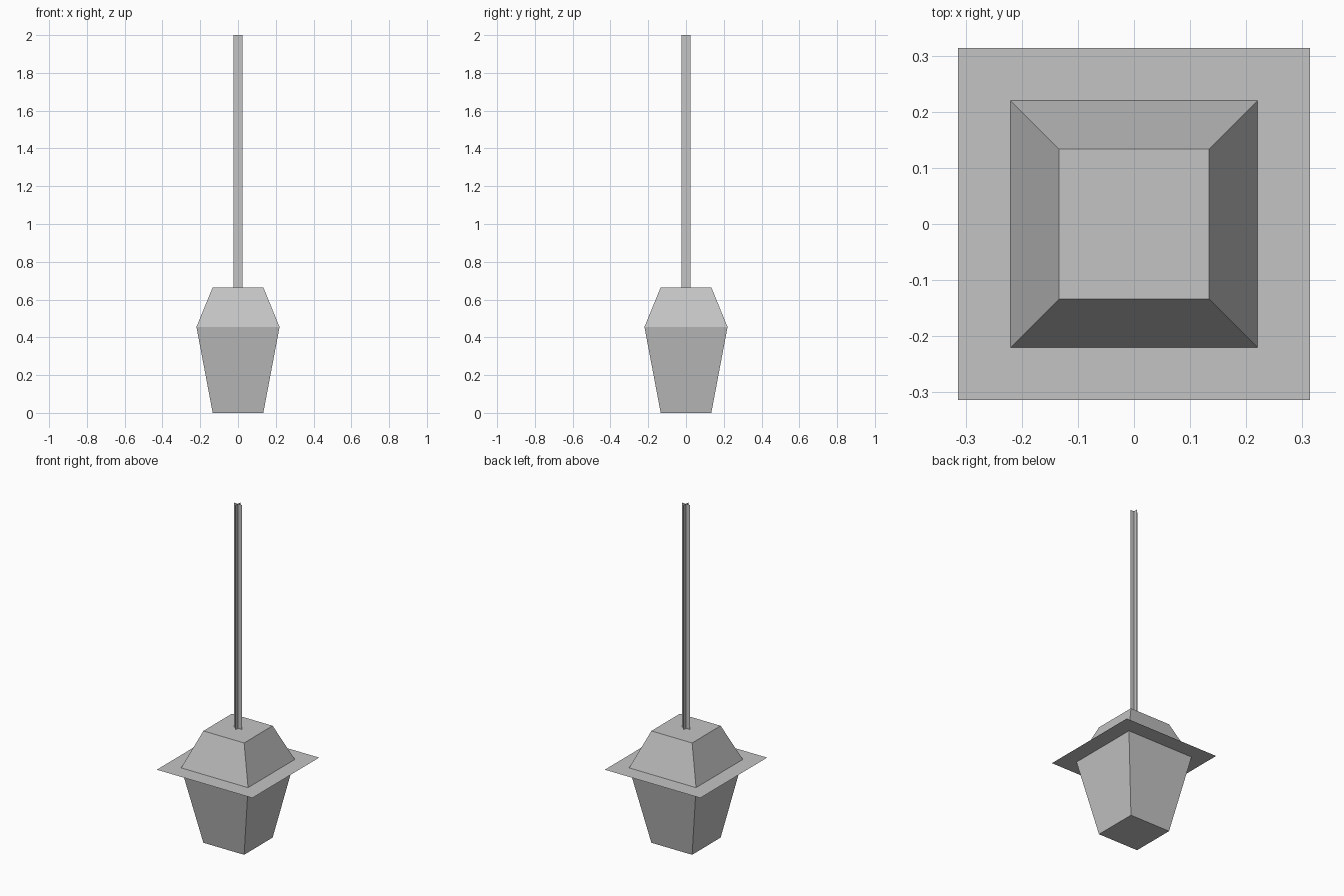
import bpy
import bmesh

cube = bpy.data.objects.get("Cube")
if cube:
    bpy.data.objects.remove(cube, do_unlink=True)

# One plain grey for the whole lamp
grey = bpy.data.materials.new("light_grey")
grey.use_nodes = True
colour = (0.55, 0.55, 0.55, 1)
grey.diffuse_color = colour
grey.node_tree.nodes["Principled BSDF"].inputs["Base Color"].default_value = colour

ROD_HALF, ROD_TOP = 0.025, 2.0
ROOF_HALF, ROOF_TOP = 0.134, 0.665
RIM_HALF, RIM_Z = 0.22, 0.455
BRIM_HALF = 0.314
BASE_HALF = 0.134


def add_object(name, bm):
    mesh = bpy.data.meshes.new(name)
    bm.to_mesh(mesh)
    bm.free()
    mesh.materials.append(grey)
    obj = bpy.data.objects.new(name, mesh)
    bpy.context.collection.objects.link(obj)
    return obj


def square(bm, half, z):
    corners = [(-1, -1), (1, -1), (1, 1), (-1, 1)]
    return [bm.verts.new((x * half, y * half, z)) for x, y in corners]


def tapered_box(name, low_half, low_z, high_half, high_z, cap):
    """Four sloping sides, closed at the 'top' or the 'bottom'."""
    bm = bmesh.new()
    low, high = square(bm, low_half, low_z), square(bm, high_half, high_z)
    for i in range(4):
        j = (i + 1) % 4
        bm.faces.new((low[i], low[j], high[j], high[i]))
    bm.faces.new(high if cap == "top" else low[::-1])
    return add_object(name, bm)


# Lantern body below and sloping roof above
tapered_box("lantern_body", BASE_HALF, 0, RIM_HALF, RIM_Z, "bottom")
tapered_box("lantern_roof", RIM_HALF, RIM_Z, ROOF_HALF, ROOF_TOP, "top")

# Thin flat brim between them
bm = bmesh.new()
bm.faces.new(square(bm, BRIM_HALF, RIM_Z))
add_object("brim", bm)

# Hanging rod made of two crossed upright strips
bm = bmesh.new()
for dx, dy in ((ROD_HALF, 0), (0, ROD_HALF)):
    ends = [(-1, ROOF_TOP), (1, ROOF_TOP), (1, ROD_TOP), (-1, ROD_TOP)]
    bm.faces.new([bm.verts.new((s * dx, s * dy, z)) for s, z in ends])
add_object("hanging_rod", bm)
